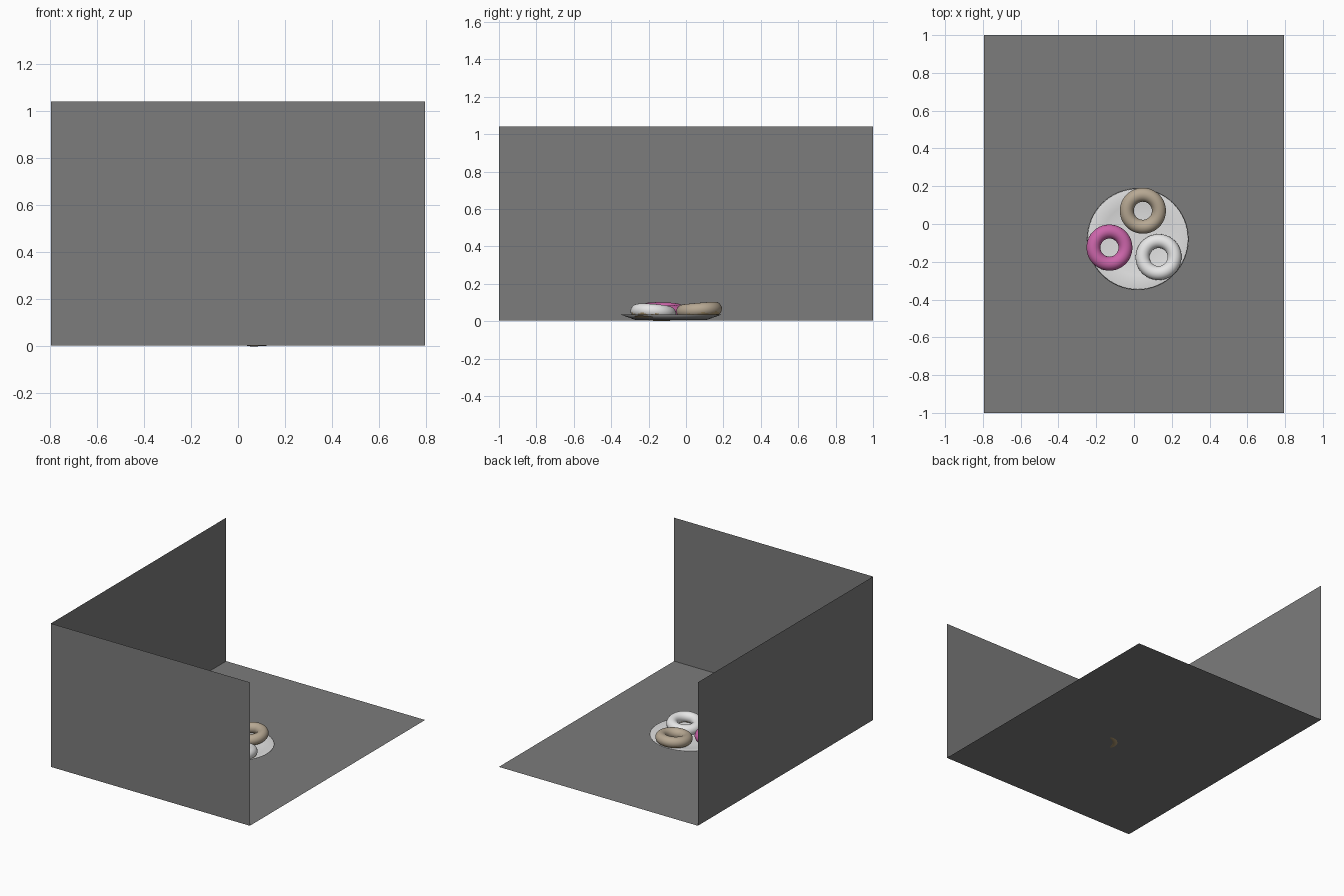
import bpy, bmesh, math
from mathutils import Matrix, Vector

if "Cube" in bpy.data.objects:
    bpy.data.objects.remove(bpy.data.objects["Cube"])


def material(name, rgb):
    m = bpy.data.materials.new(name)
    m.diffuse_color = (*rgb, 1)
    m.use_nodes = True
    m.node_tree.nodes["Principled BSDF"].inputs["Base Color"].default_value = m.diffuse_color
    return m


GREY = material("backdrop grey", (0.2, 0.2, 0.2))
UNDER = material("plate underside grey", (0.22, 0.22, 0.22))
WHITE = material("plate white", (0.75, 0.75, 0.75))
SUGAR = material("white icing", (0.8, 0.8, 0.8))
PINK = material("pink icing", (0.6, 0.13, 0.4))
BEIGE = material("beige icing", (0.47, 0.39, 0.29))
DOUGH = material("dough", (0.42, 0.31, 0.16))


def add(name, bm, mats, smooth=True):
    me = bpy.data.meshes.new(name)
    bm.to_mesh(me)
    bm.free()
    for m in mats:
        me.materials.append(m)
    for p in me.polygons:
        p.use_smooth = smooth
    ob = bpy.data.objects.new(name, me)
    bpy.context.collection.objects.link(ob)
    return ob


def quad(name, corners):
    bm = bmesh.new()
    bm.faces.new([bm.verts.new(c) for c in corners])
    add(name, bm, [GREY], False)


# Backdrop: floor and two walls
X, F, H = 0.795, 0.004, 1.04
quad("floor", [(-X, -1, F), (X, -1, F), (X, 1, F), (-X, 1, F)])
quad("front_wall", [(-X, -1, F), (-X, -1, H), (X, -1, H), (X, -1, F)])
quad("left_wall", [(-X, -1, F), (-X, 1, F), (-X, 1, H), (-X, -1, H)])

# Plate: shallow lathed dish, white inside and grey underneath
PLATE = Vector((0.02, -0.08, 0))
SEG = 64
profile = [(0.0, 0.013), (0.12, 0.014), (0.19, 0.019), (0.264, 0.037),
           (0.268, 0.035), (0.19, 0.007), (0.0, 0.006)]
bm = bmesh.new()
rings = [[bm.verts.new((PLATE.x + r * math.cos(2 * math.pi * i / SEG),
                        PLATE.y + r * math.sin(2 * math.pi * i / SEG), z))
          for i in range(SEG)] for r, z in profile]
for k in range(len(rings) - 1):
    for i in range(SEG):
        j = (i + 1) % SEG
        f = bm.faces.new((rings[k][i], rings[k + 1][i], rings[k + 1][j], rings[k][j]))
        f.material_index = int(k >= 4)
bmesh.ops.remove_doubles(bm, verts=bm.verts, dist=0.00001)
add("plate", bm, [WHITE, UNDER])


# Doughnuts: tilted rings, iced above a wavy line
def doughnut(name, x, y, z, tilt, icing, major=0.085, minor=0.037):
    nu, nv = 72, 32
    bm = bmesh.new()
    grid = []
    for i in range(nu):
        a = 2 * math.pi * i / nu
        grid.append([bm.verts.new(((major + minor * math.cos(b)) * math.cos(a),
                                   (major + minor * math.cos(b)) * math.sin(a),
                                   minor * math.sin(b)))
                     for b in (2 * math.pi * j / nv for j in range(nv))])
    for i in range(nu):
        for j in range(nv):
            k, l = (i + 1) % nu, (j + 1) % nv
            f = bm.faces.new((grid[i][j], grid[k][j], grid[k][l], grid[i][l]))
            c = f.calc_center_median()
            wave = 0.004 * math.sin(9 * math.atan2(c.y, c.x))
            f.material_index = int(c.z < -0.021 + wave)
    # outer edge leans up on the plate rim
    out = Vector((x, y, 0)) - PLATE
    axis = Vector((out.y, -out.x, 0)).normalized()
    bm.transform(Matrix.Translation((x, y, z)) @ Matrix.Rotation(math.radians(tilt), 4, axis))
    add(name, bm, [icing, DOUGH])


doughnut("white_doughnut", 0.13, -0.175, 0.0475, 7, SUGAR)
doughnut("pink_doughnut", -0.13, -0.125, 0.056, 6, PINK)
doughnut("beige_doughnut", 0.047, 0.07, 0.06, 5, BEIGE)
